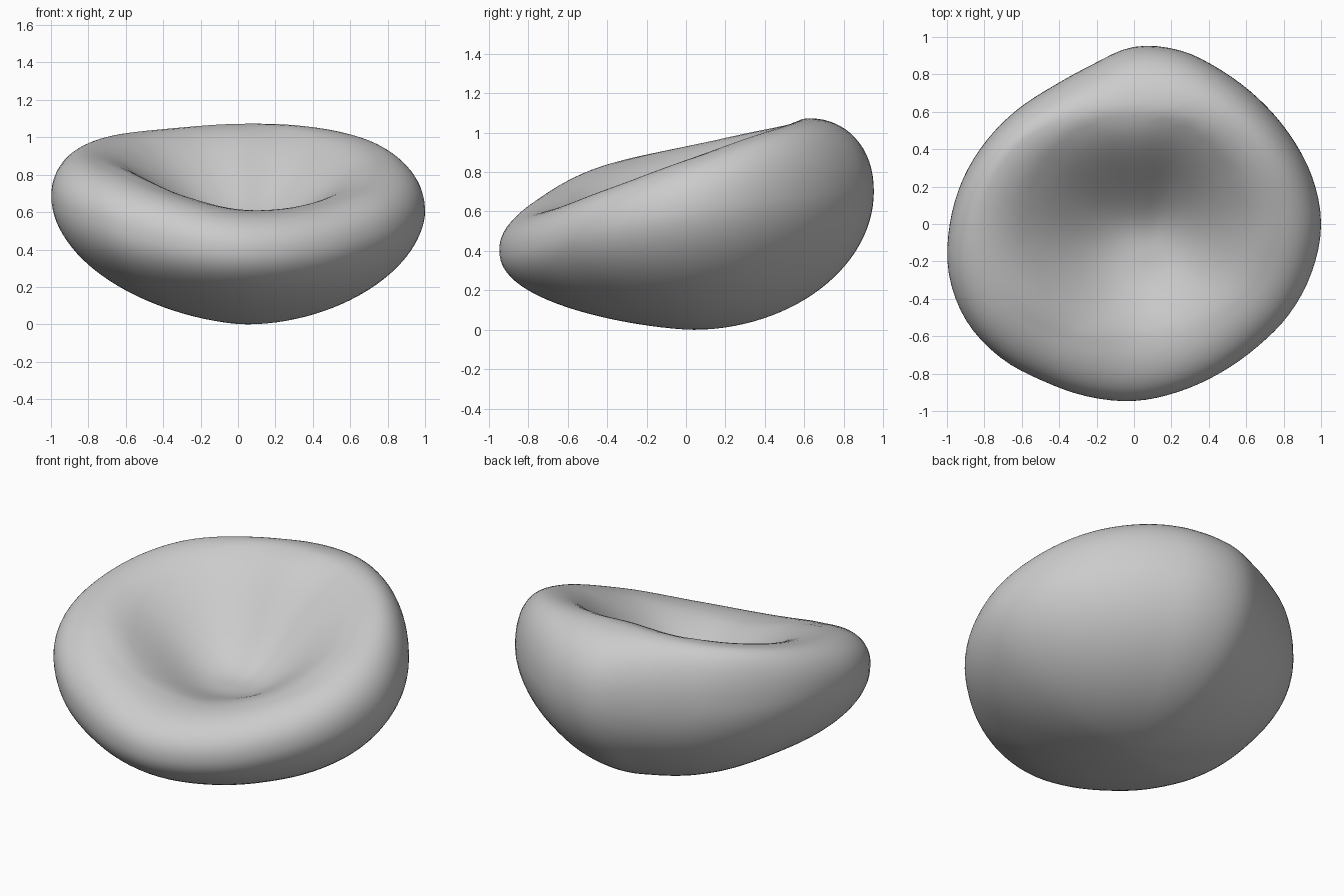
import bpy, bmesh, math
from mathutils import Vector

if "Cube" in bpy.data.objects:
    bpy.data.objects.remove(bpy.data.objects["Cube"])

N = 96
# Values around the seat, counter-clockwise from +x
OUTLINE = [1.0, .985, .96, .945, .945, .96, .947, .88, .855, .873, .905, .945,
           .985, 1.025, 1.035, 1.01, .97, .955, .946, .928, .92, .93, .96, .985]
WIDEST_Z = [.60, .66, .70, .70, .70, .70, .70, .62, .48, .40, .42, .51]
RIM_R = [.77, .76, .70, .61, .66, .76, .81, .79, .71, .63, .65, .73]
RIM_Z = [.86, .99, 1.06, 1.072, 1.05, 1.01, .93, .835, .70, .615, .63, .72]
# underside shape: roundness and fullness
UNDER_P = [1.9, 1.95, 1.95, 1.95, 1.95, 1.85, 1.7, 1.6, 1.5, 1.5, 1.6, 1.75]
UNDER_Q = [.56, .55, .53, .50, .49, .53, .54, .48, .44, .45, .48, .53]
BASE = Vector((.05, .04, 0))
BOWL = Vector((.07, -.17, .525))


def around(values, f):
    """Periodic smooth interpolation, f in 0..1."""
    n = len(values)
    x = f * n
    i = int(math.floor(x))
    t = x - i
    a, b, c, d = (values[(i + k) % n] for k in (-1, 0, 1, 2))
    return b + .5 * t * (c - a + t * (2*a - 5*b + 4*c - d + t * (3*(b - c) + d - a)))


def profile(f):
    """Points from the underside, over the rim and into the bowl."""
    ang = f * math.tau
    d = Vector((math.cos(ang), math.sin(ang), 0))
    R, zw = around(OUTLINE, f), around(WIDEST_Z, f)
    rr, rz = around(RIM_R, f), around(RIM_Z, f)
    up, uq = around(UNDER_P, f), around(UNDER_Q, f)
    pts = []
    # underside
    for k in range(1, 29):
        t = math.sin(k / 28 * math.pi / 2)
        p = BASE.lerp(d * R, t)
        p.z = zw * (1 - max(0, 1 - t ** up) ** uq)
        pts.append(p)
    # rounded rim
    for k in range(1, 17):
        a = k / 16 * math.pi / 2
        p = d * (rr + (R - rr) * max(0, math.cos(a)) ** .92)
        p.z = zw + (rz - zw) * math.sin(a) ** .92
        pts.append(p)
    # bowl with a flat floor
    rim = d * rr
    for k in range(1, 24):
        s = 1 - k / 24
        p = BOWL.lerp(rim, s)
        u = max(0, (s - .1) / .9)
        p.z = BOWL.z + (rz - BOWL.z) * u * u * (3 - 2 * u)
        pts.append(p)
    return pts


bm = bmesh.new()
cols = [[bm.verts.new(p) for p in profile(i / N)] for i in range(N)]
bottom, centre = bm.verts.new(BASE), bm.verts.new(BOWL)
for i in range(N):
    a, b = cols[i], cols[(i + 1) % N]
    bm.faces.new((bottom, b[0], a[0]))
    for j in range(len(a) - 1):
        bm.faces.new((a[j], b[j], b[j + 1], a[j + 1]))
    bm.faces.new((a[-1], b[-1], centre))
bmesh.ops.recalc_face_normals(bm, faces=bm.faces)

# soften the fabric slightly where the profiles meet
inner = [v for v in bm.verts if math.hypot(v.co.x, v.co.y) < .6 and v.co.z > .45]
for _ in range(12):
    bmesh.ops.smooth_vert(bm, verts=inner, factor=.5,
                          use_axis_x=False, use_axis_y=False, use_axis_z=True)
for face in bm.faces:
    face.smooth = True

mesh = bpy.data.meshes.new("beanbag_seat")
bm.to_mesh(mesh)
bm.free()
seat = bpy.data.objects.new("beanbag_seat", mesh)
bpy.context.collection.objects.link(seat)
